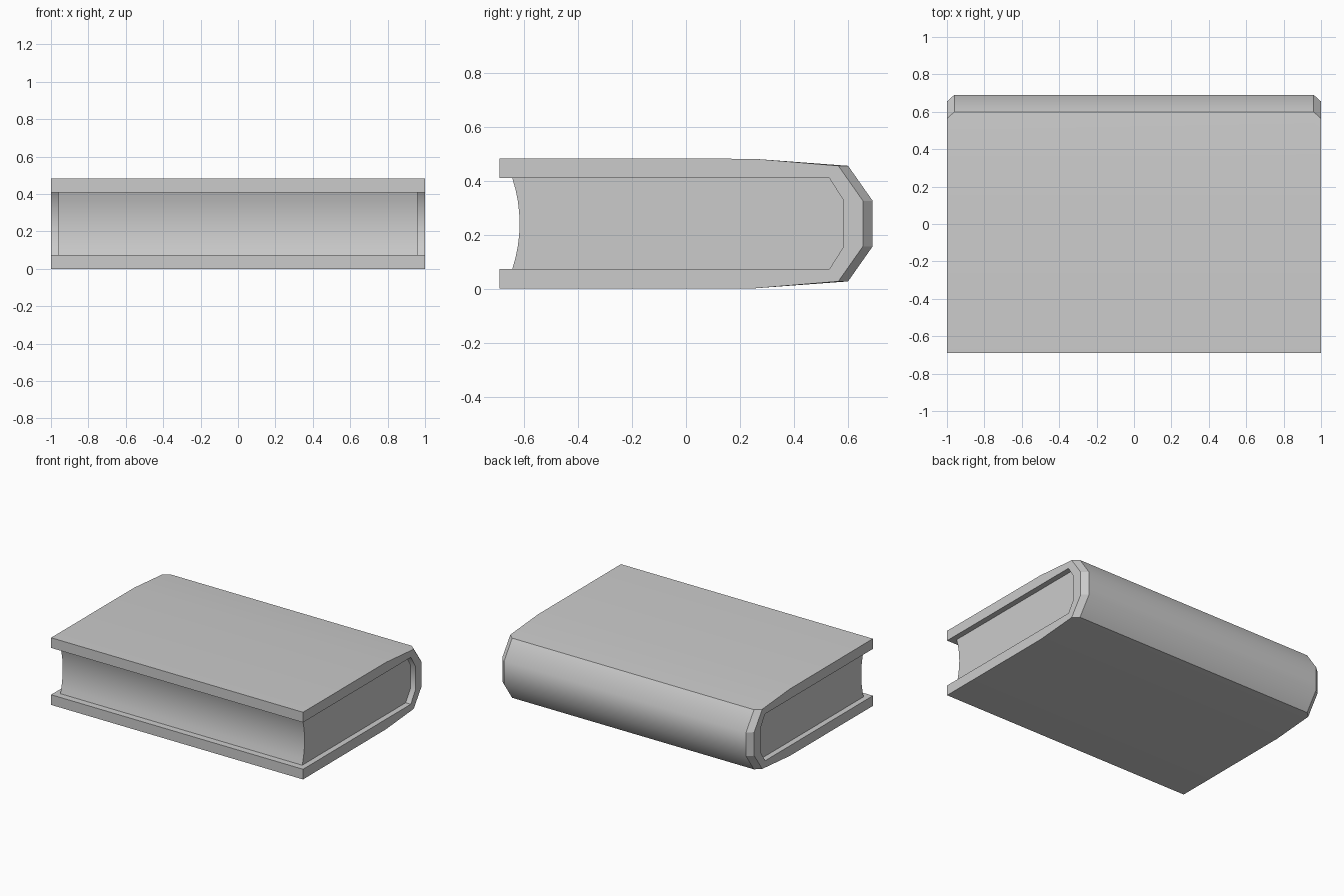
import bpy, bmesh, math

if "Cube" in bpy.data.objects:
    bpy.data.objects.remove(bpy.data.objects["Cube"])

MID = 0.241          # middle height of the book
PAGE_X = 0.96        # half length of the pages and of the unchamfered spine
CHAMFER = 0.036


def mirrored(half):
    """Upper (y, height above middle) points, followed by their lower mirror."""
    return [(y, MID + h) for y, h in half] + [(y, MID - h) for y, h in reversed(half)]


def finish(name, bm):
    bmesh.ops.recalc_face_normals(bm, faces=bm.faces[:])
    mesh = bpy.data.meshes.new(name)
    bm.to_mesh(mesh)
    bm.free()
    obj = bpy.data.objects.new(name, mesh)
    bpy.context.collection.objects.link(obj)
    bpy.ops.object.select_all(action='DESELECT')
    bpy.context.view_layer.objects.active = obj
    obj.select_set(True)
    bpy.ops.object.shade_smooth_by_angle(angle=math.radians(40))
    return obj


def ring(bm, points, x):
    return [bm.verts.new((x, y, z)) for y, z in points]


def bridge(bm, a, b, closed=False):
    for i in range(len(a) if closed else len(a) - 1):
        j = (i + 1) % len(a)
        bm.faces.new((a[i], a[j], b[j], b[i]))


spine = mirrored([(0.60, 0.214), (0.691, 0.0845)])
spine_end = [(y - CHAMFER, z) for y, z in spine]
boards = mirrored([(-0.691, 0.241), (0.25, 0.24)])
inner = mirrored([(-0.691, 0.168), (0.531, 0.168), (0.584, 0.0845)])

# Cover: two boards joined by a faceted spine with chamfered ends
bm = bmesh.new()
sides = []
for s in (-1, 1):
    board = ring(bm, boards, s)
    edge = ring(bm, spine_end, s)
    back = ring(bm, spine, s * PAGE_X)
    lining = ring(bm, inner, s)
    bm.faces.new(board[:2] + edge + board[2:] + lining[::-1])
    bridge(bm, edge, back)
    sides.append((board, edge, back, lining))
(bl, el, kl, nl), (br, er, kr, nr) = sides
bridge(bm, kl, kr)                       # spine
bridge(bm, nl, nr)                       # lining
for i, j, k in ((0, 1, 0), (3, 2, 3)):   # top and bottom boards
    bm.faces.new((bl[i], bl[j], br[j], br[i]))
    bm.faces.new((bl[j], el[k], kl[k], kr[k], er[k], br[j]))
    n = 0 if i == 0 else -1
    bm.faces.new((bl[i], br[i], nr[n], nl[n]))
cover = finish("cover", bm)
# Crisp chamfer facets at the spine ends
for p in cover.data.polygons:
    if 0.3 < abs(p.normal.x) < 0.95:
        p.use_smooth = False

# Page block: hollowed fore edge, back fitted to the spine
STEPS = 8
page_profile = inner[1:-1]
for i in range(STEPS + 1):
    t = -1 + 2 * i / STEPS
    page_profile.append((-0.616 - 0.027 * t * t, MID + 0.168 * t))
bm = bmesh.new()
left, right = ring(bm, page_profile, -PAGE_X), ring(bm, page_profile, PAGE_X)
bridge(bm, left, right, closed=True)
bm.faces.new(left)
bm.faces.new(right)
finish("page_block", bm)
